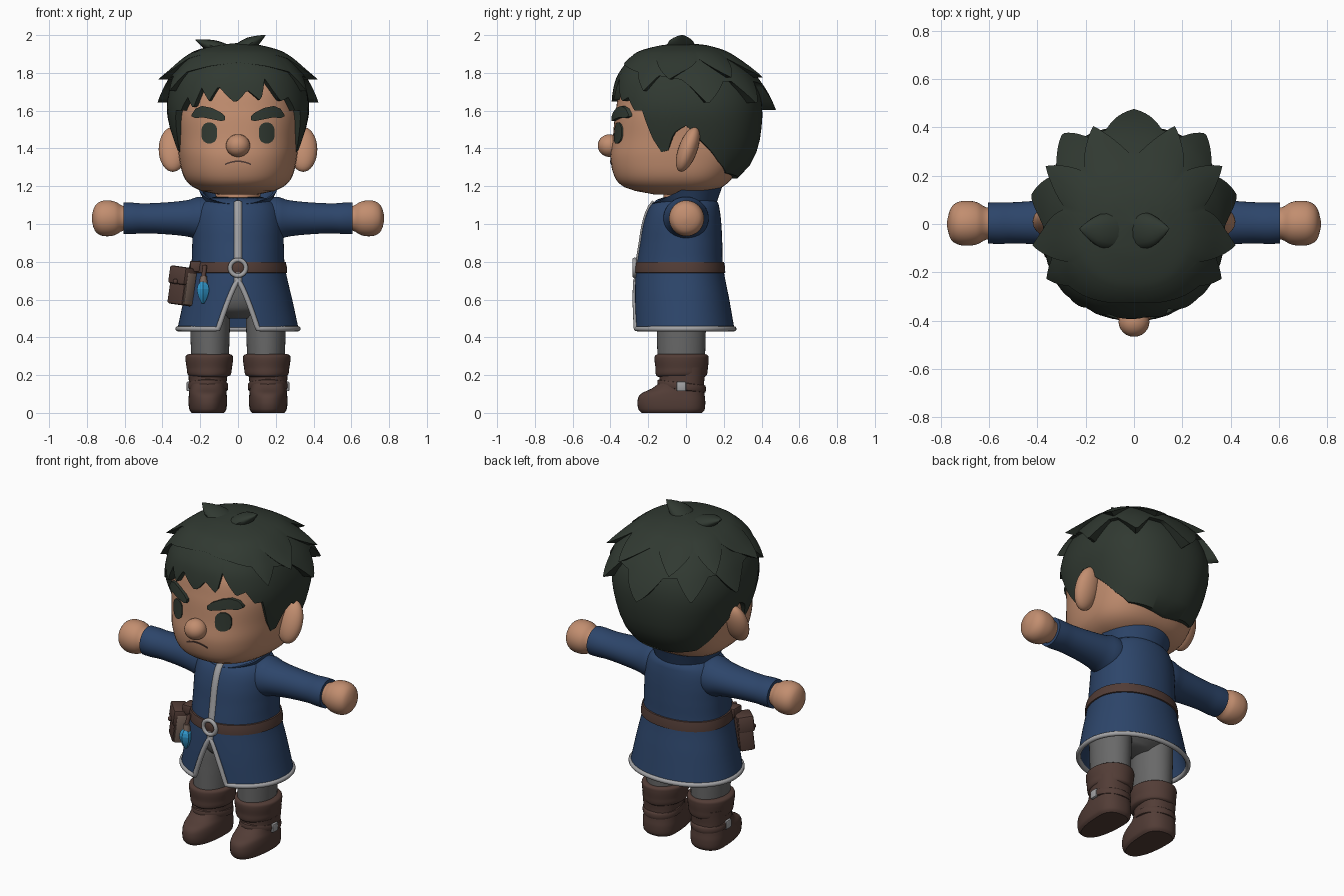
import bpy, bmesh, math
from mathutils import Matrix, Vector

if "Cube" in bpy.data.objects:
    bpy.data.objects.remove(bpy.data.objects["Cube"])


def material(name, rgb):
    m = bpy.data.materials.new(name)
    m.diffuse_color = (*rgb, 1)
    m.use_nodes = True
    m.node_tree.nodes["Principled BSDF"].inputs["Base Color"].default_value = m.diffuse_color
    return m


SKIN = material("skin", (0.54, 0.27, 0.16))
HAIR = material("dark_hair", (0.030, 0.041, 0.031))
BLUE = material("blue_cloth", (0.026, 0.060, 0.145))
TRIM = material("grey_trim", (0.36, 0.36, 0.37))
GREY = material("grey_trousers", (0.14, 0.14, 0.14))
LEATHER = material("brown_leather", (0.085, 0.046, 0.037))
PAGE = material("light_leather", (0.21, 0.145, 0.115))
GEM = material("blue_gem", (0.03, 0.31, 0.60))


def add(name, verts, faces, mat, angle=40, bevel=0):
    me = bpy.data.meshes.new(name)
    me.from_pydata([tuple(v) for v in verts], [], faces)
    bm = bmesh.new()
    bm.from_mesh(me)
    bmesh.ops.remove_doubles(bm, verts=bm.verts, dist=1e-5)
    bmesh.ops.recalc_face_normals(bm, faces=bm.faces)
    if bevel:
        bmesh.ops.bevel(bm, geom=bm.edges[:], offset=bevel, segments=2, affect='EDGES', profile=0.5)
    bm.to_mesh(me)
    bm.free()
    me.polygons.foreach_set("use_smooth", [True] * len(me.polygons))
    me.set_sharp_from_angle(angle=math.radians(angle))
    me.materials.append(mat)
    ob = bpy.data.objects.new(name, me)
    bpy.context.collection.objects.link(ob)
    return ob


def sample(rows, t):
    """Smooth interpolation of table rows keyed by their first column."""
    t = min(max(t, rows[0][0]), rows[-1][0])
    i = max(k for k in range(len(rows) - 1) if rows[k][0] <= t)
    a, b = rows[i], rows[i + 1]
    p, q = rows[max(i - 1, 0)], rows[min(i + 2, len(rows) - 1)]
    h = b[0] - a[0]
    u = (t - a[0]) / h
    out = []
    for k in range(1, len(a)):
        m0 = (b[k] - p[k]) / (b[0] - p[0]) * h
        m1 = (q[k] - a[k]) / (q[0] - a[0]) * h
        out.append((2*u**3 - 3*u**2 + 1)*a[k] + (u**3 - 2*u**2 + u)*m0 + (3*u**2 - 2*u**3)*b[k] + (u**3 - u**2)*m1)
    return out


def section(rx, front, back, a, e):
    """Point on a rounded outline; angle 0 is the front, front/back are depths."""
    s, c = math.sin(a), math.cos(a)
    x = rx * math.copysign(abs(s) ** (2 / e), s)
    y = abs(c) ** (2 / e) * (-front if c > 0 else back)
    return x, y


def grid(rows, cols, closed):
    n = cols if closed else cols - 1
    return [(r*cols + c, r*cols + (c+1) % cols, (r+1)*cols + (c+1) % cols, (r+1)*cols + c)
            for r in range(rows - 1) for c in range(n)]


def loft(name, table, mat, cx=0, cy=0, n=40, steps=24, e=2.0, place=None, angle=40):
    """Closed form through rows of (height, half width, front depth, back depth)."""
    v = []
    for i in range(steps + 1):
        t = table[0][0] + (table[-1][0] - table[0][0]) * i / steps
        rx, f, b = sample(table, t)
        for k in range(n):
            x, y = section(rx, f, b, 2 * math.pi * k / n, e)
            p = (x + cx, y + cy, t)
            v.append(place(p) if place else p)
    faces = grid(steps + 1, n, True) + [tuple(range(n)), tuple(range(steps * n, steps * n + n))]
    return add(name, v, faces, mat, angle)


def tube(name, pts, r, mat, closed=False):
    cu = bpy.data.curves.new(name, 'CURVE')
    cu.dimensions, cu.bevel_depth, cu.bevel_resolution, cu.use_fill_caps = '3D', r, 3, True
    sp = cu.splines.new('POLY')
    sp.points.add(len(pts) - 1)
    for p, co in zip(sp.points, pts):
        p.co = (*co, 1)
    sp.use_cyclic_u = closed
    tmp = bpy.data.objects.new(name + "_path", cu)
    me = bpy.data.meshes.new_from_object(tmp)
    v, f = [w.co[:] for w in me.vertices], [tuple(p.vertices) for p in me.polygons]
    bpy.data.objects.remove(tmp)
    return add(name, v, f, mat, 50)


def ball(name, c, r, mat, rot=0):
    bm = bmesh.new()
    bmesh.ops.create_uvsphere(bm, u_segments=24, v_segments=16, radius=1)
    m = Matrix.Translation(c) @ Matrix.Rotation(rot, 4, 'X') @ Matrix.Diagonal((*r, 1))
    bm.verts.index_update()
    v, f = [m @ w.co for w in bm.verts], [tuple(w.index for w in p.verts) for p in bm.faces]
    bm.free()
    return add(name, v, f, mat, 60)


def box(name, m, c, size, mat, bevel=0.01):
    v = [m @ (Vector(c) + Vector((x*size[0], y*size[1], z*size[2])) / 2)
         for x in (-1, 1) for y in (-1, 1) for z in (-1, 1)]
    f = [(0, 1, 3, 2), (4, 6, 7, 5), (0, 4, 5, 1), (2, 3, 7, 6), (0, 2, 6, 4), (1, 5, 7, 3)]
    return add(name, v, f, mat, 40, bevel)


# Head, nose, ears
HEAD = [(1.155, .10, .16, .08), (1.17, .18, .25, .13), (1.2, .245, .335, .20), (1.25, .287, .378, .25),
        (1.35, .312, .40, .32), (1.45, .322, .388, .36), (1.6, .33, .372, .365), (1.75, .29, .33, .33), (1.88, .15, .18, .18)]
E = 2.4
loft("head", HEAD, SKIN, e=E, n=64, steps=36)
ball("nose", (0, -.405, 1.415), (.064, .062, .06), SKIN)


def strip(name, sections, off, mat):
    """Plate lying on the face, from (x, low, high) sections."""
    v = []
    for x, lo, hi in sections:
        for z, inner in ((lo, 1), (lo, 0), ((lo + hi) / 2, 0), (hi, 0), (hi, 1)):
            rx, f, _ = sample(HEAD, z)
            y = -f * (1 - (abs(x) / rx) ** E) ** (1 / E)
            v.append((x, y + .02 if inner else y - off, z))
    k = len(sections) * 5
    return add(name, v, grid(len(sections), 5, True) + [tuple(range(5)), tuple(range(k - 5, k))], mat)


for s, side in ((-1, "right"), (1, "left")):
    ball(side + "_ear", (s * .345, .01, 1.395), (.075, .05, .125), SKIN, math.radians(-20))
    eye = [(-math.cos(math.pi * i / 12), .056 * max(math.sin(math.pi * i / 12), .02) ** .7) for i in range(13)]
    strip(side + "_eye", [(s * .152 + .042 * c, 1.482 - h, 1.482 + h) for c, h in eye], .007, HAIR)
    strip(side + "_eyebrow", [(s * x, a, b) for x, a, b in (
        (.068, 1.55, 1.57), (.09, 1.545, 1.59), (.14, 1.555, 1.615), (.19, 1.565, 1.625), (.225, 1.56, 1.61), (.245, 1.57, 1.58))], .02, HAIR)
strip("mouth", [(x / 100, 1.332 - x * x * .00035 - .004, 1.332 - x * x * .00035 + .004) for x in range(-7, 8)], .004, LEATHER)

# Hair: overlapping layers with jagged, flared lower edges
SKULL = [(1.22, .24, .26, .245), (1.3, .285, .31, .325), (1.4, .325, .35, .375), (1.5, .355, .38, .395), (1.6, .375, .392, .402),
         (1.7, .365, .387, .387), (1.8, .328, .355, .335), (1.9, .24, .26, .225), (1.94, .12, .13, .11), (1.952, .005, .005, .005)]


def hair_layer(name, edge, flare, scale, lip):
    lo, hi = min(z for _, z in edge), max(z for _, z in edge)
    cols, rows, v = 180, 16, []
    for j in range(-1, rows + 1):
        t = max(j, 0) / rows
        for k in range(cols):
            d = k * 2 - 180
            i = max(q for q in range(len(edge) - 1) if edge[q][0] <= d)
            (a0, z0), (a1, z1) = edge[i], edge[i + 1]
            low = z0 + (z1 - z0) * (d - a0) / (a1 - a0)
            z = low + (1.952 - low) * math.sin(t * math.pi / 2)
            rx, f, b = sample(SKULL, z)
            g = lip if j < 0 else scale + flare * (1 - t) ** 3 * ((hi - low) / (hi - lo)) ** 1.3
            x, y = section(rx, f, b, math.radians(d), E)
            v.append((x * g, y * g, z + (scale - 1) * .3))
    add(name, v, grid(rows + 2, cols, True), HAIR, 50)


def mirrored(half):
    return [(-a, z) for a, z in reversed(half) if a] + half


side_edge = [(42, 1.67), (50, 1.60), (58, 1.60), (66, 1.45), (72, 1.38), (78, 1.39), (83, 1.48), (90, 1.52),
             (97, 1.45), (115, 1.33), (130, 1.27), (180, 1.24)]
fringe = [(-35, 1.61), (-28, 1.72), (-20, 1.65), (-13, 1.73), (-1, 1.64), (5, 1.71), (15, 1.65),
          (20, 1.77), (27, 1.70), (33, 1.65)]
hair_layer("hair_base", [(-a, z) for a, z in reversed(side_edge)] + fringe + side_edge, .02, 1.0, .88)
hair_layer("hair_lower_spikes", mirrored([(0, 1.85), (25, 1.83), (50, 1.80), (62, 1.70), (72, 1.78), (88, 1.76), (101, 1.63),
           (116, 1.75), (124, 1.75), (141, 1.63), (154, 1.75), (166, 1.74), (180, 1.60)]), .17, 1.015, .95)
hair_layer("hair_upper_spikes", mirrored([(0, 1.89), (45, 1.89), (64, 1.87), (82, 1.76), (100, 1.87), (120, 1.77),
           (138, 1.87), (160, 1.77), (180, 1.87)]), .20, 1.02, .95)
for name, x0, x1, z1 in (("left_top_tuft", .0, .145, 2.0), ("right_top_tuft", -.06, -.225, 1.975)):
    tuft = [(0, .055, .09, .08), (.5, .045, .075, .06), (.8, .022, .04, .03), (1, .002, .003, .003)]
    loft(name, tuft, HAIR, n=16, steps=8, cy=-.02, place=lambda p: (
        x0 + (x1 - x0) * p[2] + p[0] * .5, p[1], 1.905 + (z1 - 1.905) * p[2] ** .8 + p[0] * .6 * (1 if x0 < x1 else -1) * -1))

# Coat body, open at the lower front
COAT = [(.44, .315, .272, .25), (.6, .28, .268, .222), (.77, .242, .255, .19), (.9, .235, .235, .185),
        (1.0, .232, .218, .18), (1.08, .215, .19, .17), (1.12, .175, .155, .155), (1.14, .11, .10, .10)]


def coat_point(z, a, grow=0.0):
    rx, f, b = sample(COAT, z)
    x, y = section(rx + grow, f + grow, b + grow, a, 2.1)
    return x, y, z


def gap(z):
    x = .105 * max(0, (.70 - z) / .26) ** .8
    return math.asin((x / sample(COAT, z)[0]) ** 1.05) + 1e-4


heights = [.44 + .70 * i / 40 for i in range(41)]
v = [coat_point(z, gap(z) + (2 * math.pi - 2 * gap(z)) * k / 64) for z in heights for k in range(65)]
coat = add("coat", v, grid(41, 65, False), BLUE)
m = coat.modifiers.new("cloth", 'SOLIDIFY')
m.thickness, m.offset = .014, 0

low = [.445 + .255 * i / 16 for i in range(17)]
edge = [coat_point(z, gap(z), .004) for z in reversed(low)]
hem = [coat_point(.445, gap(.445) + (2 * math.pi - 2 * gap(.445)) * k / 72, .004) for k in range(1, 72)]
tube("coat_hem_trim", edge + hem + [(-x, y, z) for x, y, z in reversed(edge)][:-1], .014, TRIM, True)
tube("coat_front_trim", [coat_point(.69 + .42 * i / 16, 0, -.008) for i in range(17)], .025, TRIM)

# Collar and neck
v = []
for t, r in ((0, .165), (.5, .185), (1, .208), (1, .192), (.3, .15)):
    for k in range(49):
        a = .1 + (2 * math.pi - .2) * k / 48
        top = 1.105 + .09 * min(1, (1 - math.cos(a)) * .95)
        x, y = section(r, r * .88, r * .92, a, 2)
        v.append((x, y, 1.08 + (top - 1.08) * t))
add("collar", v, grid(5, 49, False), BLUE)
loft("neck", [(1.04, .12, .12, .11), (1.2, .12, .12, .11)], SKIN, steps=2)

# Belt, buckle
v = [coat_point(z, 2 * math.pi * k / 64, g) for z, g in ((.738, 0), (.742, .014), (.77, .017), (.798, .014), (.802, 0)) for k in range(64)]
add("belt", v, grid(5, 64, True), LEATHER)
tube("belt_buckle", [(.042 * math.cos(a * math.pi / 16), -.272, .768 + .042 * math.sin(a * math.pi / 16)) for a in range(32)], .012, TRIM, True)
ball("buckle_centre", (0, -.265, .768), (.036, .012, .036), LEATHER)

# Trousers hips
loft("hips", [(.50, .10, .09, .06), (.55, .20, .16, .12), (.65, .22, .19, .15), (.78, .2, .19, .15)], GREY)

for s, side in ((-1, "right"), (1, "left")):
    # Sleeve and hand, lofted outward along x
    out = lambda p: (s * p[2], p[1], 1.03 + p[0])
    loft(side + "_sleeve", [(.08, .09, .11, .11), (.2, .115, .12, .12), (.26, .098, .105, .11), (.36, .086, .088, .1),
                            (.5, .079, .08, .09), (.56, .083, .083, .09), (.605, .083, .08, .088)], BLUE, place=out)
    loft(side + "_hand", [(.58, .06, .06, .065), (.615, .068, .066, .07), (.65, .088, .084, .09), (.695, .095, .09, .096), (.735, .086, .082, .088),
                          (.762, .058, .058, .06), (.774, .012, .012, .012)], SKIN, place=out)
    # Leg and boot
    loft(side + "_leg", [(.26, .098, .125, .125), (.45, .105, .13, .13), (.56, .105, .13, .13), (.66, .09, .11, .11)], GREY, cx=s * .148, cy=-.025)
    loft(side + "_boot", [(0, .085, .235, .085), (.015, .097, .25, .098), (.06, .102, .257, .102), (.1, .1, .24, .098), (.13, .098, .18, .096),
                          (.16, .1, .145, .096), (.2, .102, .14, .1), (.24, .105, .14, .105)], LEATHER, cx=s * .16, steps=32, e=2.3)
    loft(side + "_boot_cuff", [(.19, .09, .125, .12), (.2, .112, .137, .132), (.24, .12, .14, .138), (.285, .126, .145, .142),
                               (.305, .122, .14, .138), (.312, .105, .125, .12)], LEATHER, cx=s * .152, cy=-.022, steps=28)
    loft(side + "_boot_strap", [(.115, .095, .14, .09), (.122, .106, .15, .103), (.155, .106, .15, .103), (.162, .095, .14, .09)],
         LEATHER, cx=s * .16, steps=8, place=lambda p: (p[0], p[1], p[2] - p[1] * .12))
    box(side + "_boot_buckle", Matrix.Translation((s * .262, -.025, .14)), (0, 0, 0), (.02, .05, .05), TRIM, .006)

# Pouch hanging from the belt, turned to the front corner
m = Matrix.Translation((-.292, -.14, .67)) @ Matrix.Rotation(math.radians(8), 4, 'Y') @ Matrix.Rotation(math.radians(-45), 4, 'Z')
box("pouch", m, (-.005, 0, 0), (.115, .085, .2), LEATHER, .012)
box("pouch_side", m, (.053, 0, -.01), (.012, .065, .17), PAGE, .004)
box("pouch_flap", m, (-.005, -.008, .055), (.125, .09, .095), LEATHER, .012)
ball("pouch_button", m @ Vector((-.005, -.055, .02)), (.014, .014, .014), LEATHER)
box("pouch_loop", Matrix.Translation((-.225, -.135, .775)), (0, 0, 0), (.06, .08, .06), LEATHER)

# Gem charm
loft("gem", [(.58, .008, .008, .008), (.61, .026, .026, .026), (.65, .037, .037, .037), (.68, .03, .03, .03), (.695, .016, .016, .016)],
     GEM, cx=-.185, cy=-.235, n=6, steps=6, angle=15)
loft("gem_cap", [(.685, .022, .022, .022), (.725, .018, .018, .018)], PAGE, cx=-.183, cy=-.23, n=12, steps=2)
tube("gem_cord", [(-.183, -.23, .72), (-.175, -.215, .78)], .012, LEATHER)
